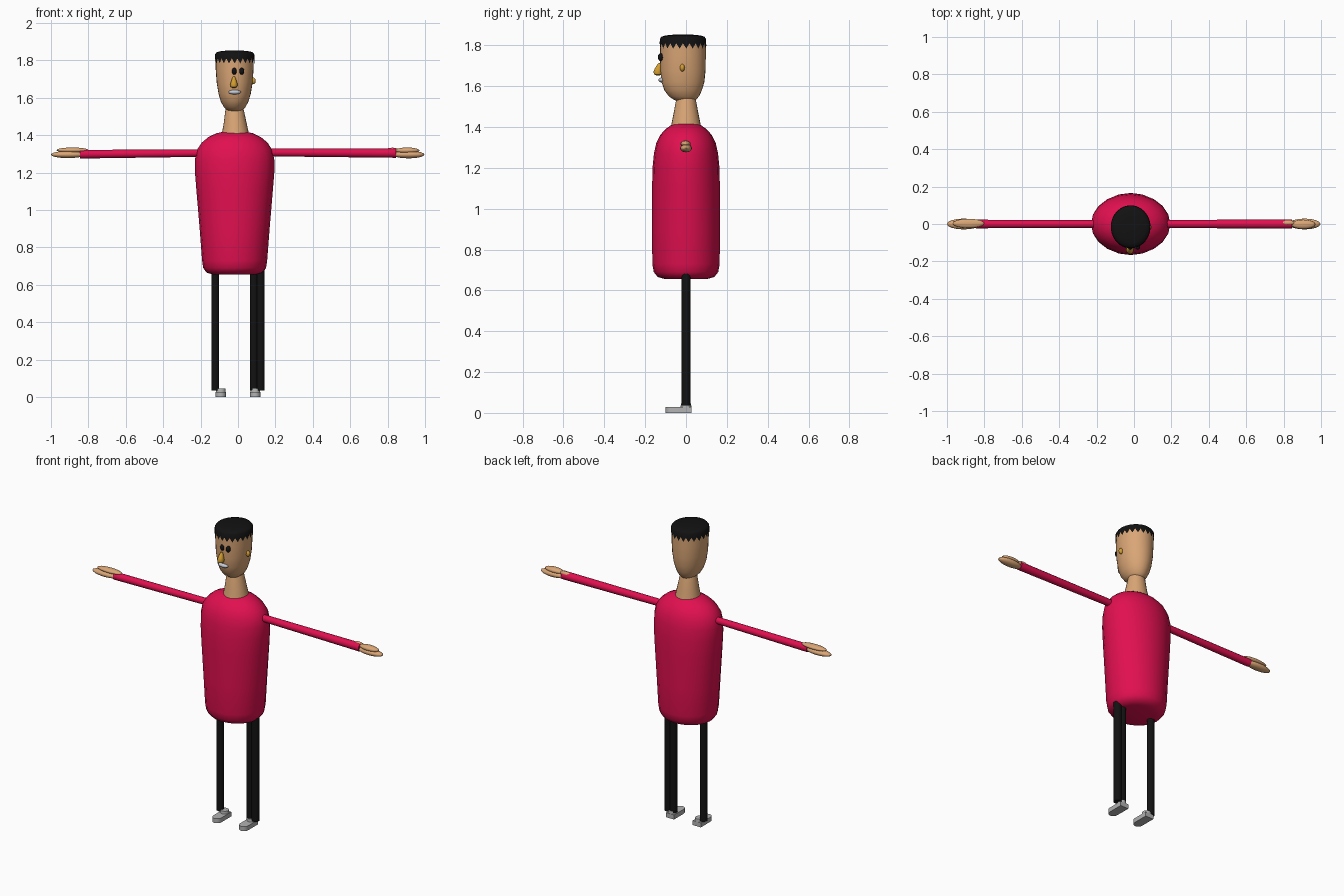
import bpy, bmesh, math
from mathutils import Vector

if "Cube" in bpy.data.objects:
    bpy.data.objects.remove(bpy.data.objects["Cube"])

CX = -0.018  # body axis


def material(name, rgb):
    m = bpy.data.materials.new(name)
    m.diffuse_color = (*rgb, 1)
    m.use_nodes = True
    m.node_tree.nodes["Principled BSDF"].inputs["Base Color"].default_value = m.diffuse_color
    return m


CRIMSON = material("crimson cloth", (0.75, 0.005, 0.08))
SKIN = material("tan skin", (0.70, 0.38, 0.18))
BLACK = material("black", (0.006, 0.006, 0.006))
GOLD = material("gold", (0.65, 0.34, 0.03))
GREY = material("shoe grey", (0.45, 0.45, 0.45))
PALE = material("pale lips", (0.55, 0.58, 0.65))


def finish(name, bm, mat, angle=40):
    bmesh.ops.recalc_face_normals(bm, faces=bm.faces)
    me = bpy.data.meshes.new(name)
    bm.to_mesh(me)
    bm.free()
    me.materials.append(mat)
    ob = bpy.data.objects.new(name, me)
    bpy.context.collection.objects.link(ob)
    bpy.context.view_layer.objects.active = ob
    ob.select_set(True)
    bpy.ops.object.shade_smooth_by_angle(angle=math.radians(angle))
    ob.select_set(False)
    return ob


def loft(name, rings, mat, n=24, teeth=0.0, angle=40):
    """Stack of ellipses (z, rx, ry, cx, cy); teeth zigzags the lowest one."""
    bm = bmesh.new()
    loops = []
    for k, (z, rx, ry, cx, cy) in enumerate(rings):
        loops.append([bm.verts.new((
            cx + rx * math.cos(2 * math.pi * i / n),
            cy + ry * math.sin(2 * math.pi * i / n),
            z - (teeth if k == 0 and i % 2 else 0))) for i in range(n)])
    for a, b in zip(loops, loops[1:]):
        for i in range(n):
            j = (i + 1) % n
            bm.faces.new((a[i], a[j], b[j], b[i]))
    if not teeth:
        bm.faces.new(loops[0])
    bm.faces.new(loops[-1])
    return finish(name, bm, mat, angle)


def ellipsoid(name, center, radii, mat, u=16, v=10):
    bm = bmesh.new()
    bmesh.ops.create_uvsphere(bm, u_segments=u, v_segments=v, radius=1)
    bmesh.ops.scale(bm, vec=radii, verts=bm.verts)
    bmesh.ops.translate(bm, vec=center, verts=bm.verts)
    return finish(name, bm, mat, 60)


def tube(name, a, b, r1, r2, mat, n=12):
    a, b = Vector(a), Vector(b)
    bm = bmesh.new()
    bmesh.ops.create_cone(bm, cap_ends=True, segments=n, radius1=r1,
                          radius2=r2, depth=(b - a).length)
    ob = finish(name, bm, mat, 50)
    ob.location = (a + b) / 2
    ob.rotation_mode = 'QUATERNION'
    ob.rotation_quaternion = (b - a).to_track_quat('Z', 'Y')
    return ob


# Long rounded shirt
shirt = [(0.655, .115, .10), (0.665, .150, .138), (0.69, .168, .158),
         (0.73, .174, .165), (0.90, .187, .166), (1.10, .204, .166),
         (1.20, .212, .164), (1.27, .212, .157), (1.32, .202, .146),
         (1.36, .176, .127), (1.39, .140, .100), (1.41, .098, .072),
         (1.418, .06, .05)]
loft("shirt", [(z, rx, ry, CX, 0) for z, rx, ry in shirt], CRIMSON, n=20)

# Neck and tapered head
loft("neck", [(1.40, .074, .074, CX + .004, 0), (1.46, .062, .062, CX + .003, 0),
              (1.53, .050, .049, CX, 0), (1.57, .040, .038, CX, 0)], SKIN)
head = [(1.522, .018, .025, .0), (1.532, .040, .052, -.005),
        (1.55, .058, .074, -.01), (1.58, .074, .092, -.014),
        (1.62, .086, .105, -.015), (1.68, .096, .111, -.015),
        (1.75, .101, .112, -.015), (1.83, .103, .112, -.015)]
loft("head", [(z, rx, ry, CX, cy) for z, rx, ry, cy in head], SKIN, n=28)

# Hair cap with a zigzag fringe
hair = [(1.81, .106, .115), (1.832, .105, .113), (1.842, .098, .105),
        (1.848, .080, .088), (1.852, .045, .05)]
loft("hair", [(z, rx, ry, CX, -.015) for z, rx, ry in hair], BLACK,
     n=44, teeth=0.026)

# Face
for side, x in (("left", .020), ("right", -.020)):
    ellipsoid(side + "_eye", (x, -.124, 1.742), (.013, .014, .019), BLACK)
nose = [(1.653, .008, .009, -.137), (1.658, .017, .019, -.138),
        (1.67, .020, .022, -.138), (1.685, .016, .018, -.136),
        (1.70, .011, .013, -.132), (1.714, .005, .006, -.128)]
loft("nose", [(z, rx, ry, -.022, cy) for z, rx, ry, cy in nose], GOLD, n=14)
ellipsoid("mouth", (CX, -.120, 1.630), (.034, .015, .012), PALE)
ellipsoid("ear", (.080, -.018, 1.69), (.015, .012, .018), GOLD)

# Sleeves
tube("left_sleeve", (.14, 0, 1.308), (.845, 0, 1.304), .021, .025, CRIMSON)
tube("right_sleeve", (-.14, 0, 1.305), (-.845, 0, 1.298), .020, .023, CRIMSON)

# Hands: flat palm with a second flat lobe on top
ellipsoid("left_palm", (.912, 0, 1.296), (.085, .029, .020), SKIN)
ellipsoid("left_fingers", (.905, -.002, 1.318), (.065, .025, .016), SKIN)
ellipsoid("left_wrist", (.825, .006, 1.318), (.038, .014, .015), SKIN)
ellipsoid("right_palm", (-.910, 0, 1.296), (.090, .029, .019), SKIN)
ellipsoid("right_fingers", (-.885, .003, 1.320), (.085, .025, .014), SKIN)

# Trousers: single column on one side, doubled on the other
for name, x, r in (("right_leg", -.122, .022), ("left_leg_outer", .121, .023),
                   ("left_leg_inner", .085, .022)):
    tube(name, (x, 0, .035), (x, 0, .72), r, r, BLACK, n=10)

# Shoes: rounded sole with a raised heel
for side, x in (("left", .092), ("right", -.092)):
    n = 8
    outline = [(x + .028 * math.cos(math.pi * i / n),
                -.070 - .030 * math.sin(math.pi * i / n)) for i in range(n + 1)]
    outline += [(x - .028, .026), (x + .028, .026)]
    bm = bmesh.new()
    face = bm.faces.new([bm.verts.new((px, py, 0)) for px, py in outline])
    ext = bmesh.ops.extrude_face_region(bm, geom=[face])
    top = [v for v in ext["geom"] if isinstance(v, bmesh.types.BMVert)]
    bmesh.ops.translate(bm, vec=(0, 0, .028), verts=top)
    bm.faces.new([v for v in face.verts]) if not face.is_valid else None
    finish(side + "_shoe", bm, GREY)
    tube(side + "_heel", (x, 0, .02), (x, 0, .045), .027, .025, GREY)
